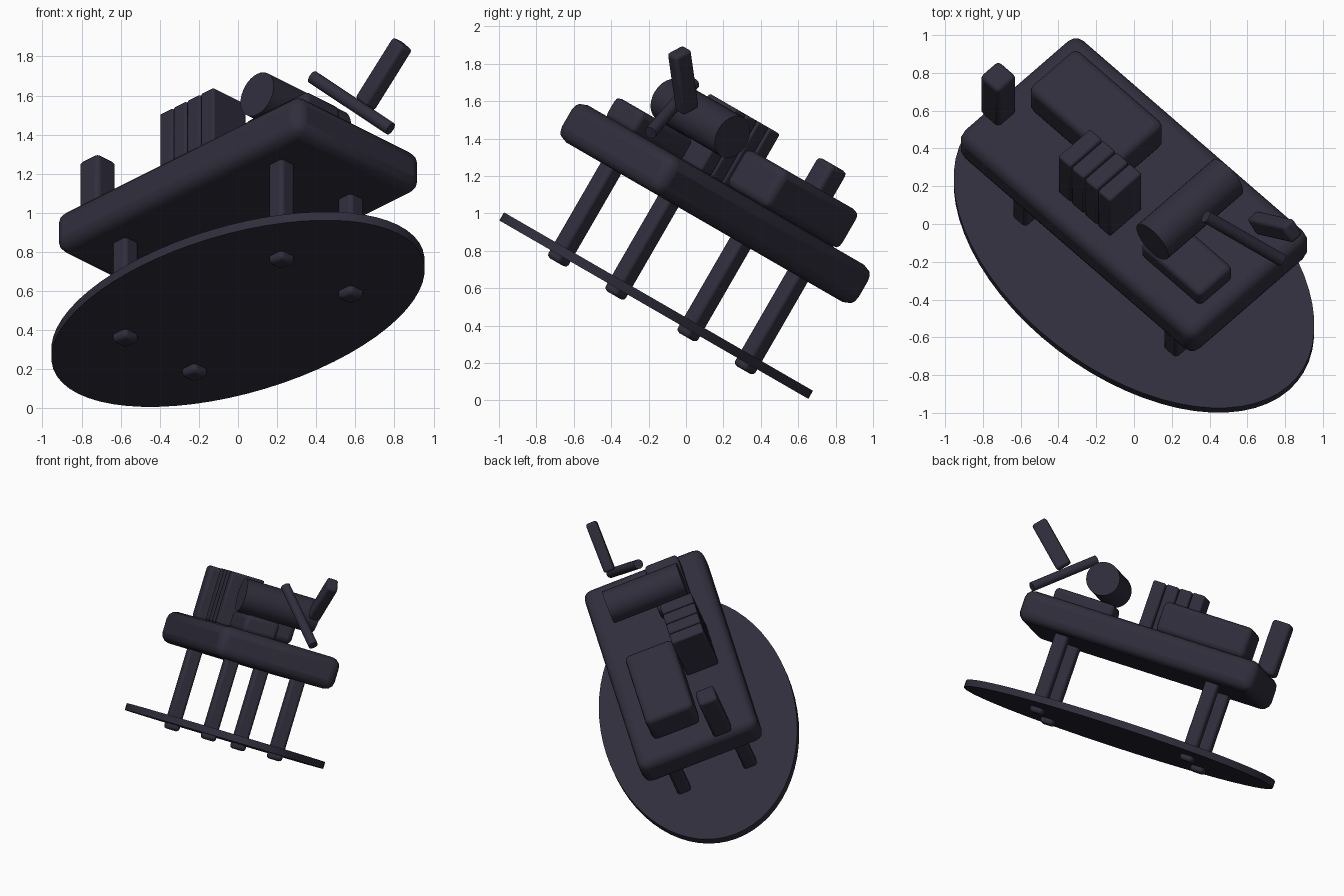
import bpy, bmesh
from math import radians
from mathutils import Matrix, Vector

if "Cube" in bpy.data.objects:
    bpy.data.objects.remove(bpy.data.objects["Cube"])

# Whole model is one tilted local frame: turned 45 degrees, then tipped 30 degrees
FRAME = (Matrix.Translation((0, -0.172, 0.485))
         @ Matrix.Rotation(radians(-30), 4, 'X')
         @ Matrix.Rotation(radians(-45), 4, 'Z'))

mat = bpy.data.materials.new("dark_slate")
mat.diffuse_color = (0.03, 0.027, 0.045, 1)
mat.use_nodes = True
mat.node_tree.nodes["Principled BSDF"].inputs["Base Color"].default_value = mat.diffuse_color


def finish(name, bm, matrix, bevel=0, segments=3):
    me = bpy.data.meshes.new(name)
    bm.to_mesh(me)
    bm.free()
    ob = bpy.data.objects.new(name, me)
    bpy.context.collection.objects.link(ob)
    ob.matrix_world = matrix
    me.materials.append(mat)
    if bevel:
        mod = ob.modifiers.new("bevel", 'BEVEL')
        mod.width = bevel
        mod.segments = segments
    bpy.ops.object.select_all(action='DESELECT')
    ob.select_set(True)
    bpy.context.view_layer.objects.active = ob
    bpy.ops.object.shade_smooth_by_angle(angle=radians(35))
    return ob


def box(name, center, size, bevel, rot=Matrix.Identity(4), segments=3):
    bm = bmesh.new()
    bmesh.ops.create_cube(bm, size=1, matrix=Matrix.Diagonal((*size, 1)))
    return finish(name, bm, FRAME @ Matrix.Translation(center) @ rot, bevel, segments)


def cylinder(name, matrix, rx, ry, depth, sides):
    bm = bmesh.new()
    bmesh.ops.create_cone(bm, cap_ends=True, segments=sides, radius1=1, radius2=1, depth=1,
                          matrix=Matrix.Diagonal((rx, ry, depth, 1)))
    return finish(name, bm, matrix)


# Oval base plate
cylinder("base_plate", FRAME @ Matrix.Translation((0, 0, 0.025)), 1.158, 0.695, 0.05, 64)

# Desk top
box("desk_top", (0, 0, 0.655), (1.77, 0.90, 0.23), 0.065)

# Four legs, poking through the base plate
for sx in (-1, 1):
    for sy in (-1, 1):
        box("leg", (sx * 0.565, sy * 0.25, 0.27), (0.10, 0.10, 0.62), 0.02, segments=2)

# Upright post at the end of the desk
box("post", (-0.82, -0.196, 0.955), (0.14, 0.14, 0.39), 0.025)

# Large low block
box("large_block", (-0.387, 0.105, 0.885), (0.67, 0.36, 0.23), 0.04)

# Row of upright books
for i in range(4):
    box("book", (-0.054 + (i - 1.5) * 0.099, -0.2, 0.96), (0.093, 0.24, 0.38), 0.012, segments=2)

# Small pad under the roll
box("pad", (0.555, -0.16, 0.825), (0.45, 0.25, 0.13), 0.03)

# Roll lying across the desk
cylinder("roll", FRAME @ Matrix.Translation((0.418, 0, 1.01)) @ Matrix.Rotation(radians(90), 4, 'X'),
         0.12, 0.12, 0.56, 32)

# Lamp arm between two points
p, q = Vector((0.38, 0.04, 1.695)), Vector((0.78, -0.19, 1.43))
turn = (q - p).to_track_quat('Z', 'Y').to_matrix().to_4x4()
cylinder("lamp_arm", Matrix.Translation((p + q) / 2) @ turn, 0.034, 0.034, (q - p).length, 20)

# Lamp head
box("lamp_head", (0.864, 0.19, 1.14), (0.11, 0.08, 0.37), 0.018,
    Matrix.Rotation(radians(48), 4, 'Y'))
